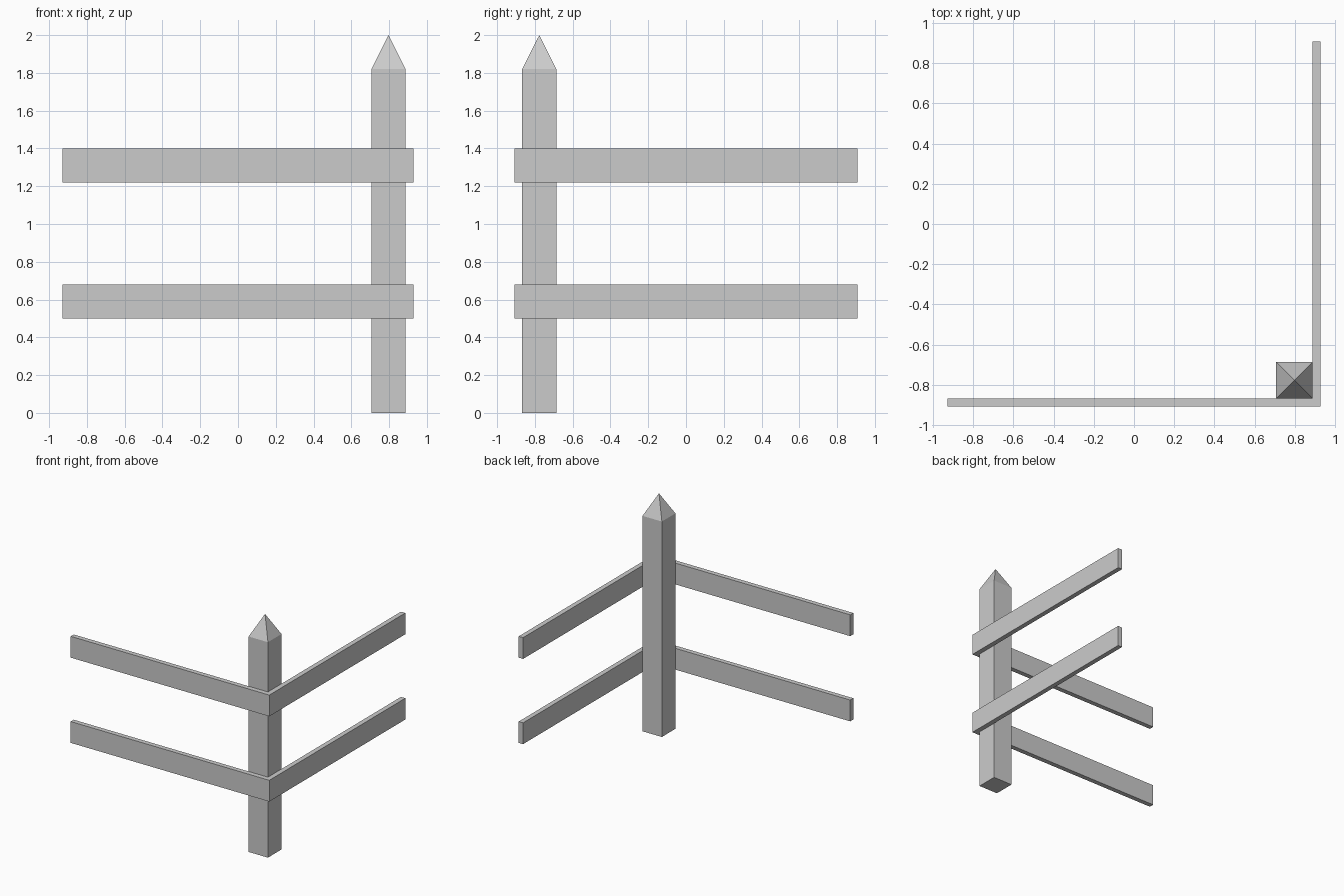
import bpy, bmesh
from mathutils import Vector

if "Cube" in bpy.data.objects:
    bpy.data.objects.remove(bpy.data.objects["Cube"])


def box(name, lo, hi):
    lo, hi = Vector(lo), Vector(hi)
    bm = bmesh.new()
    bmesh.ops.create_cube(bm, size=1)
    bmesh.ops.scale(bm, vec=hi - lo, verts=bm.verts)
    bmesh.ops.translate(bm, vec=(lo + hi) / 2, verts=bm.verts)
    return finish(name, bm)


def finish(name, bm):
    mesh = bpy.data.meshes.new(name)
    bm.to_mesh(mesh)
    bm.free()
    obj = bpy.data.objects.new(name, mesh)
    bpy.context.collection.objects.link(obj)
    return obj


X0, X1 = 0.706, 0.887      # post sides
Y0, Y1 = -0.867, -0.686
SHOULDER, TIP = 1.82, 2.0
EDGE_X, EDGE_Y = 0.928, 0.908

# Corner post with its top face poked up into a pyramid point
post = box("corner_post", (X0, Y0, 0), (X1, Y1, SHOULDER))
bm = bmesh.new()
bm.from_mesh(post.data)
top = max(bm.faces, key=lambda f: f.calc_center_median().z)
tip = bmesh.ops.poke(bm, faces=[top])["verts"][0]
tip.co.z = TIP
bm.to_mesh(post.data)
bm.free()

# Two heights of rails, butted together around the outside of the post
for level, z in (("lower", 0.50), ("upper", 1.22)):
    box(f"{level}_front_rail", (-EDGE_X, -EDGE_Y, z), (EDGE_X, Y0, z + 0.18))
    box(f"{level}_side_rail", (X1, Y0, z), (EDGE_X, EDGE_Y, z + 0.18))
